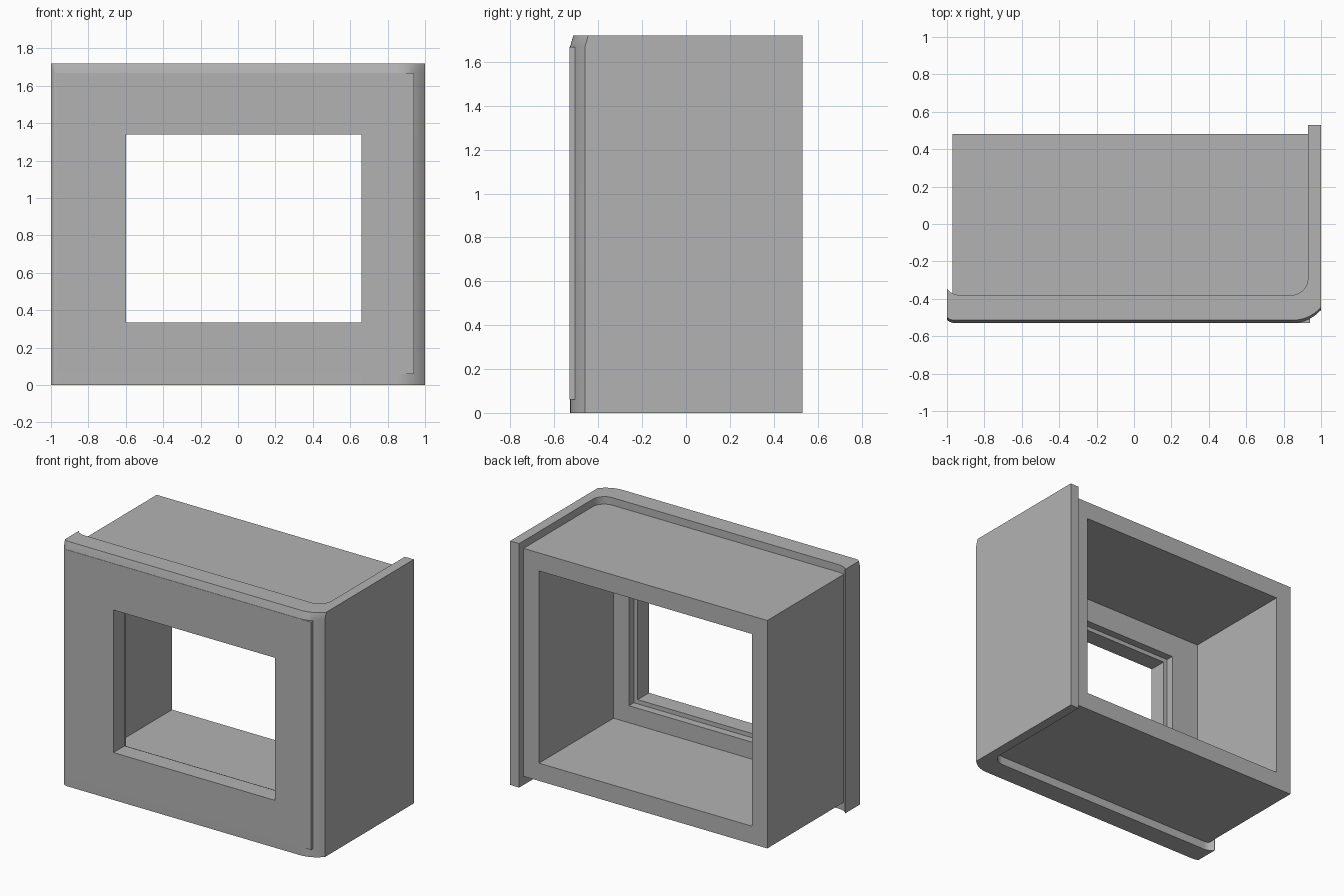
import bpy
import bmesh
from math import radians, sin, cos, asin

cube = bpy.data.objects.get("Cube")
if cube:
    bpy.data.objects.remove(cube, do_unlink=True)

# Single material
grey = bpy.data.materials.new("plain_grey")
grey.use_nodes = True
color = (0.45, 0.45, 0.45, 1)
grey.diffuse_color = color
grey.node_tree.nodes["Principled BSDF"].inputs["Base Color"].default_value = color


def make_object(name, bm):
    bmesh.ops.recalc_face_normals(bm, faces=bm.faces)
    mesh = bpy.data.meshes.new(name)
    bm.to_mesh(mesh)
    bm.free()
    mesh.materials.append(grey)
    obj = bpy.data.objects.new(name, mesh)
    bpy.context.collection.objects.link(obj)
    return obj


def box(name, x, y, z):
    bm = bmesh.new()
    bmesh.ops.create_cube(bm, size=1)
    for v in bm.verts:
        v.co = [r[0] if c < 0 else r[1] for c, r in zip(v.co, (x, y, z))]
    return make_object(name, bm)


def rod(name, x, y, z, radius):
    """Cylinder along the depth axis."""
    bm = bmesh.new()
    bmesh.ops.create_cone(bm, cap_ends=True, segments=24, radius1=radius,
                          radius2=radius, depth=y[1] - y[0])
    for v in bm.verts:
        a, b, c = v.co
        v.co = (x + a, (y[0] + y[1]) / 2 + c, z + b)
    return make_object(name, bm)


def arc(cx, cy, r, start, end, steps=9):
    angles = [radians(start + (end - start) * i / steps) for i in range(steps + 1)]
    return [(cx + r * cos(a), cy + r * sin(a)) for a in angles]


def combine(target, tool, operation):
    mod = target.modifiers.new(operation.lower(), "BOOLEAN")
    mod.operation = operation
    mod.solver = "EXACT"
    mod.object = tool
    bpy.context.view_layer.objects.active = target
    bpy.ops.object.modifier_apply(modifier=mod.name)
    bpy.data.objects.remove(tool, do_unlink=True)


FRONT = -0.53
TOP = 1.72

# Wrap-around cover: plan profile of the front panel and the side plate
radius = 0.196
sweep = 50
profile = [(-1, -0.345), (-1, -0.512), (-0.985, -0.524), (-0.965, FRONT + 0.002)]
profile += arc(0.85, FRONT + 0.002 + radius, radius, -90, -90 + sweep)[:-1]
profile += [(1, -0.46), (1, 0.53), (0.93, 0.53)]
profile += arc(0.84, -0.29, 0.09, 0, -90)
profile += arc(-0.93, -0.29, 0.09, -90, -141, 6)

bm = bmesh.new()
rings = []
for z, lean in ((0, 0), (TOP - 0.05, 0), (TOP, 0.014)):
    rings.append([bm.verts.new((x, y + (lean if y < -0.4 else 0), z)) for x, y in profile])
bm.faces.new(rings[0])
bm.faces.new(rings[-1])
for low, high in zip(rings, rings[1:]):
    for i in range(len(low)):
        j = (i + 1) % len(low)
        bm.faces.new((low[i], low[j], high[j], high[i]))
housing = make_object("window_housing", bm)

# Box body, its front edge standing proud of the rounded corner
combine(housing, box("box_body", (-0.97, 0.94), (FRONT, 0.48), (0.06, 1.667)), "UNION")

# Rear cavity, stepped rebate and front opening
combine(housing, box("cavity", (-0.85, 0.81), (-0.35, 0.7), (0.185, 1.54)), "DIFFERENCE")
combine(housing, box("rebate", (-0.63, 0.69), (-0.405, 0), (0.305, 1.37)), "DIFFERENCE")
combine(housing, box("opening", (-0.60, 0.66), (-0.7, 0), (0.335, 1.34)), "DIFFERENCE")

# Screw holes in the corners of the inner wall
for x in (-0.78, 0.74):
    for z in (0.265, 1.46):
        combine(housing, rod("screw_hole", x, (-0.45, -0.3), z, 0.021), "DIFFERENCE")

# Smooth the rounded corners, keep the edges crisp
bpy.ops.object.select_all(action="DESELECT")
housing.select_set(True)
bpy.context.view_layer.objects.active = housing
bpy.ops.object.shade_smooth_by_angle(angle=radians(16))
weighted = housing.modifiers.new("weighted_normals", "WEIGHTED_NORMAL")
weighted.keep_sharp = True
